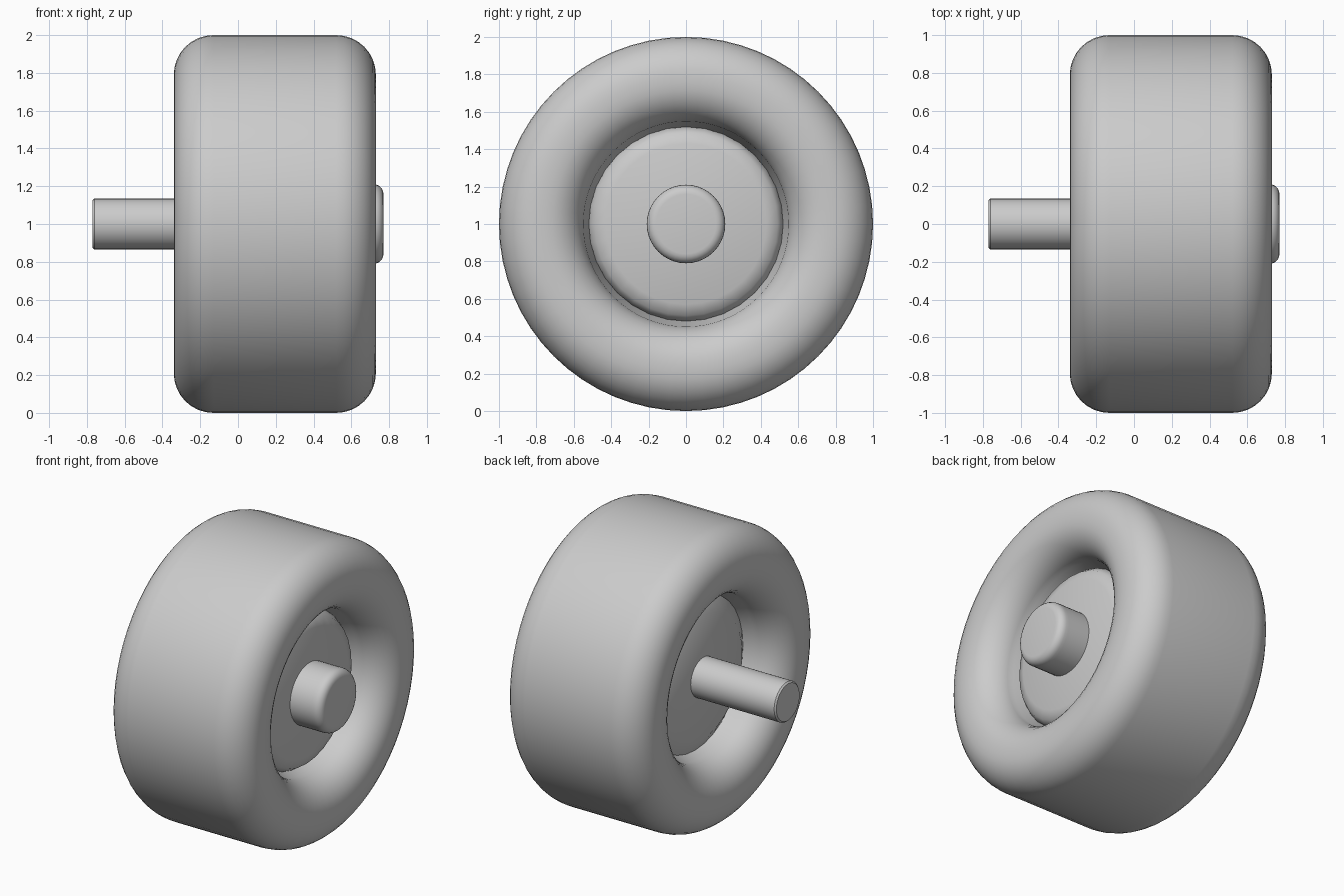
import bpy, bmesh, math

if "Cube" in bpy.data.objects:
    bpy.data.objects.remove(bpy.data.objects["Cube"])

grey = bpy.data.materials.new("plain grey")
grey.diffuse_color = (0.6, 0.6, 0.6, 1)
grey.use_nodes = True
grey.node_tree.nodes["Principled BSDF"].inputs["Base Color"].default_value = grey.diffuse_color


def arc(cx, cr, rad, a0, a1, n=8):
    """Points (x, radius) along a circular arc, angles in degrees."""
    return [(cx + rad * math.cos(math.radians(a0 + (a1 - a0) * i / n)),
             cr + rad * math.sin(math.radians(a0 + (a1 - a0) * i / n)))
            for i in range(n + 1)]


def lathe(name, profile, sides, closed=False, smooth=40):
    """Revolve an (x, radius) profile about the wheel axis at z = 1."""
    bm = bmesh.new()
    rings = []
    for x, r in profile:
        if r < 1e-6:
            rings.append([bm.verts.new((x, 0, 1))] * sides)
        else:
            rings.append([bm.verts.new((x, r * math.sin(2 * math.pi * k / sides),
                                        1 + r * math.cos(2 * math.pi * k / sides)))
                          for k in range(sides)])
    pairs = list(zip(rings, rings[1:]))
    if closed:
        pairs.append((rings[-1], rings[0]))
    for a, b in pairs:
        for k in range(sides):
            j = (k + 1) % sides
            quad = list(dict.fromkeys((a[k], a[j], b[j], b[k])))
            bm.faces.new(quad)
    bmesh.ops.recalc_face_normals(bm, faces=bm.faces)
    me = bpy.data.meshes.new(name)
    bm.to_mesh(me)
    bm.free()
    me.materials.append(grey)
    ob = bpy.data.objects.new(name, me)
    bpy.context.collection.objects.link(ob)
    bpy.ops.object.select_all(action='DESELECT')
    ob.select_set(True)
    bpy.context.view_layer.objects.active = ob
    bpy.ops.object.shade_smooth_by_angle(angle=math.radians(smooth))
    return ob


# Tyre: rounded-rectangle section with a bore that narrows towards the middle
L, R = -0.34, 0.73
tyre = (arc(L + 0.21, 0.79, 0.21, 180, 90) + arc(R - 0.21, 0.79, 0.21, 90, 0)
        + arc(R - 0.21, 0.755, 0.21, 0, -90)
        + [(0.42, 0.50), (-0.03, 0.50)]
        + arc(L + 0.21, 0.755, 0.21, -90, -180))
lathe("tyre", tyre, 64, closed=True)

# Hub disc with softly chamfered rims on both faces
lathe("hub_disc", [(-0.13, 0), (-0.13, 0.42), (-0.07, 0.515), (0.47, 0.52),
                   (0.515, 0.49), (0.535, 0.43), (0.545, 0)], 32)

# Rounded hub cap on the outer face
lathe("hub_cap", [(0.50, 0), (0.50, 0.21), (0.70, 0.21)]
      + arc(0.72, 0.16, 0.05, 0, 90, 5)[::-1] + [(0.77, 0)], 40)

# Axle stub on the inner face
lathe("axle", [(-0.77, 0), (-0.77, 0.125), (-0.76, 0.135), (-0.05, 0.135),
               (-0.05, 0)], 32)
